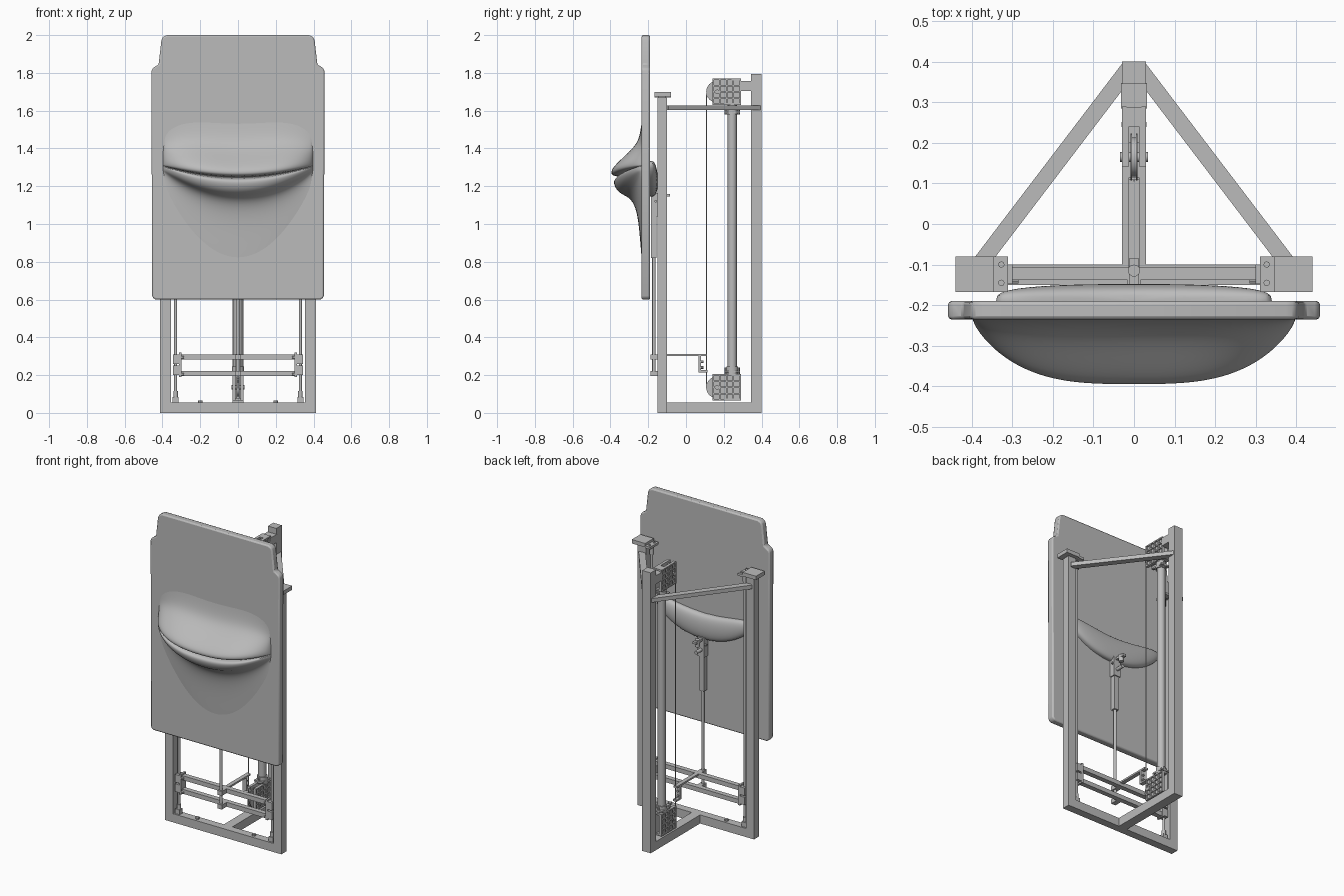
import bpy, bmesh, math
from mathutils import Vector, Matrix

cube = bpy.data.objects.get("Cube")
if cube:
    bpy.data.objects.remove(cube, do_unlink=True)

grey = bpy.data.materials.new("plain grey")
grey.use_nodes = True
tone = (0.5, 0.5, 0.5, 1)
grey.diffuse_color = tone
grey.node_tree.nodes["Principled BSDF"].inputs["Base Color"].default_value = tone


def finish(name, bm, smooth=False):
    bmesh.ops.recalc_face_normals(bm, faces=bm.faces)
    mesh = bpy.data.meshes.new(name)
    bm.to_mesh(mesh)
    bm.free()
    mesh.materials.append(grey)
    ob = bpy.data.objects.new(name, mesh)
    bpy.context.collection.objects.link(ob)
    if smooth:
        bpy.ops.object.select_all(action='DESELECT')
        ob.select_set(True)
        bpy.context.view_layer.objects.active = ob
        bpy.ops.object.shade_smooth_by_angle(angle=math.radians(40))
    return ob


def add_box(bm, x, y, z):
    size = [b - a for a, b in (x, y, z)]
    mid = [(a + b) / 2 for a, b in (x, y, z)]
    bmesh.ops.create_cube(bm, size=1, matrix=Matrix.Translation(mid) @ Matrix.Diagonal((*size, 1)))


def box(name, x, y, z):
    bm = bmesh.new()
    add_box(bm, x, y, z)
    return finish(name, bm)


def rod(name, a, b, r, sides=16):
    a, b = Vector(a), Vector(b)
    bm = bmesh.new()
    turn = (b - a).to_track_quat('Z', 'Y').to_matrix().to_4x4()
    bmesh.ops.create_cone(bm, cap_ends=True, segments=sides, radius1=r, radius2=r,
                          depth=(b - a).length, matrix=Matrix.Translation((a + b) / 2) @ turn)
    return finish(name, bm, True)


# Front board: mirrored outline, extruded, with softened edges
half = [(0.435, 0.6), (0.448, 0.606), (0.455, 0.62), (0.458, 1.81), (0.452, 1.825),
        (0.42, 1.845), (0.406, 1.97), (0.398, 1.99), (0.375, 2.0)]
outline = half + [(-x, z) for x, z in reversed(half)]
bm = bmesh.new()
face = bm.faces.new([bm.verts.new((x, -0.235, z)) for x, z in outline])
res = bmesh.ops.extrude_face_region(bm, geom=[face])
bmesh.ops.translate(bm, vec=(0, 0.045, 0), verts=[v for v in res["geom"] if isinstance(v, bmesh.types.BMVert)])
board = finish("front_board", bm, True)
bev = board.modifiers.new("soft_edge", 'BEVEL')
bev.width, bev.segments = 0.008, 2

# Smiling lips: depth share and height from the mouth line, lofted across the board
lip = [(-0.03, 0.34), (0.03, 0.25), (0.12, 0.18), (0.35, 0.135), (0.66, 0.09), (0.95, 0.045),
       (1.0, 0.02), (0.93, 0.002), (0.55, 0.0), (0.55, -0.008), (0.88, -0.01), (0.92, -0.035),
       (0.78, -0.085), (0.4, -0.108), (0.2, -0.16), (0.1, -0.25), (0.03, -0.4), (-0.03, -0.5)]
bm = bmesh.new()
rows = []
COLS = 28
for i in range(COLS + 1):
    s = math.sin((i / COLS - 0.5) * math.pi)
    x = 0.4 * s
    depth = 0.165 * (1 - abs(s) ** 3.2) ** 0.8
    line = 1.25 + 0.06 * min(1, abs(s)) ** 2
    upper = 1 - 0.35 * s ** 4
    lower = 1 - 0.75 * s ** 2
    rows.append([bm.verts.new((x, -0.233 - depth * d + (0.004 if abs(s) > 0.99 else 0),
                               line + h * (upper if h > 0 else lower))) for d, h in lip])
for a, b in zip(rows, rows[1:]):
    for k in range(len(lip) - 1):
        bm.faces.new((a[k], a[k + 1], b[k + 1], b[k]))
lips = finish("smiling_lips", bm)
lips.data.polygons.foreach_set("use_smooth", [True] * len(lips.data.polygons))
sub = lips.modifiers.new("smooth_lips", 'SUBSURF')
sub.levels = sub.render_levels = 2

# Curved hollow of the lips swelling through the back of the board
bm = bmesh.new()
bmesh.ops.create_uvsphere(bm, u_segments=40, v_segments=20, radius=1)
for v in bm.verts:
    p = v.co.copy()
    bulge = math.copysign(abs(p.y) ** 0.6, p.y)
    x = 0.34 * math.copysign(abs(p.x) ** 0.8, p.x)
    v.co = (x, -0.19 + 0.042 * bulge, 1.225 + 0.08 * p.z + 0.75 * x * x)
finish("back_swelling", bm, True)

# Welded frame
for side, sx in (("left", 1), ("right", -1)):
    def span(a, b):
        return tuple(sorted((a * sx, b * sx)))

    box(side + "_front_post", span(0.355, 0.412), (-0.15, -0.1), (0, 1.67))
    box(side + "_post_cap", span(0.345, 0.44), (-0.167, -0.08), (1.675, 1.7))
    box(side + "_cap_neck", span(0.36, 0.40), (-0.145, -0.105), (1.66, 1.68))
    box(side + "_cap_bracket", span(0.31, 0.346), (-0.167, -0.08), (1.67, 1.685))
    for y in (-0.145, -0.1):
        rod(side + "_cap_bolt", (0.327 * sx, y, 1.68), (0.327 * sx, y, 1.69), 0.008, 8)

    # Diagonal brace to the rear post
    a, b = Vector((0.385 * sx, -0.105, 1.615)), Vector((0.012 * sx, 0.385, 1.615))
    across = (b - a).cross(Vector((0, 0, 1))).normalized() * 0.02
    bm = bmesh.new()
    loop = [bm.verts.new(p) for p in (a + across, b + across, b - across, a - across)]
    res = bmesh.ops.extrude_face_region(bm, geom=[bm.faces.new(loop)])
    up = [v for v in res["geom"] if isinstance(v, bmesh.types.BMVert)]
    bmesh.ops.translate(bm, vec=(0, 0, 0.025), verts=up)
    bmesh.ops.translate(bm, vec=(0, 0, -0.012), verts=bm.verts)
    finish(side + "_brace", bm)

    # Guide rod with its feet and sliding carriage
    rod(side + "_guide_rod", (0.33 * sx, -0.125, 0.055), (0.33 * sx, -0.125, 1.67), 0.008)
    box(side + "_rod_foot", span(0.315, 0.347), (-0.14, -0.11), (0.055, 0.085))
    rod(side + "_rod_collar", (0.33 * sx, -0.125, 0.08), (0.33 * sx, -0.125, 0.115), 0.012)
    rod(side + "_top_collar", (0.33 * sx, -0.125, 1.62), (0.33 * sx, -0.125, 1.67), 0.013)
    box(side + "_carriage_plate", span(0.3, 0.312), (-0.148, -0.1), (0.19, 0.32))
    for z in (0.2, 0.26):
        box(side + "_carriage_bearing", span(0.31, 0.343), (-0.148, -0.102), (z, z + 0.05))
    for z in (0.205, 0.295):
        rod(side + "_carriage_bolt", (0.285 * sx, -0.14, z), (0.3 * sx, -0.14, z), 0.007, 6)
    rod(side + "_floor_bolt", (0.2 * sx, -0.125, 0.05), (0.2 * sx, -0.125, 0.066), 0.012, 8)

box("front_sill", (-0.412, 0.412), (-0.15, -0.1), (0, 0.055))
box("middle_sill", (-0.03, 0.03), (-0.1, 0.4), (0, 0.055))
box("rear_post", (-0.03, 0.03), (0.345, 0.4), (0, 1.795))
box("rear_post_arm", (-0.032, 0.032), (0.285, 0.348), (1.705, 1.758))

# Moving crossbars, lift arm and cable clamp
for z in (0.195, 0.282):
    box("crossbar", (-0.3, 0.3), (-0.138, -0.107), (z, z + 0.028))
    box("push_rod_clamp", (-0.016, 0.016), (-0.187, -0.135), (z, z + 0.028))
box("lift_arm", (-0.013, 0.013), (-0.11, 0.11), (0.3, 0.311))
box("lift_arm_drop", (-0.013, 0.013), (0.065, 0.08), (0.215, 0.302))
box("cable_clamp", (-0.013, 0.013), (0.08, 0.115), (0.215, 0.226))
for z in (0.24, 0.27):
    rod("clamp_bolt", (0, 0.078, z), (0, 0.092, z), 0.007, 6)
rod("hoist_cable", (0, 0.108, 0.13), (0, 0.108, 1.69), 0.003, 8)

# Push rod that works the mouth
rod("push_rod", (0, -0.17, 0.2), (0, -0.17, 0.82), 0.009)
box("actuator_body", (-0.017, 0.017), (-0.186, -0.156), (0.82, 1.1))
box("actuator_head", (-0.024, 0.024), (-0.186, -0.15), (1.04, 1.165))
box("actuator_bracket", (-0.012, 0.012), (-0.18, -0.085), (1.145, 1.16))
rod("actuator_pin", (0, -0.15, 1.085), (0, -0.1, 1.085), 0.011, 12)
rod("actuator_knob", (0, -0.115, 1.12), (0, -0.115, 1.165), 0.015, 12)
rod("cross_pin", (-0.035, -0.16, 1.12), (0.035, -0.16, 1.12), 0.007, 8)

# Ribbed pulley housings at the top and bottom of the drive tube
for place, z0 in (("upper", 1.63), ("lower", 0.065)):
    z1 = z0 + 0.14
    bm = bmesh.new()
    for sx in (-1, 1):
        cheek = tuple(sorted((0.012 * sx, 0.022 * sx)))
        rib = tuple(sorted((0.018 * sx, 0.03 * sx)))
        add_box(bm, cheek, (0.142, 0.288), (z0, z1))
        for k in range(5):
            z = z0 + k * 0.033
            add_box(bm, rib, (0.14, 0.29), (z, z + 0.008))
            y = 0.14 + k * 0.0355
            add_box(bm, rib, (y, y + 0.008), (z0, z1))
    add_box(bm, (-0.028, 0.028), (0.2, 0.288), (z0, z0 + 0.01))
    add_box(bm, (-0.028, 0.028), (0.24, 0.288), (z1 - 0.01, z1))
    finish(place + "_pulley_housing", bm)
    zc = z0 + 0.07
    for x in (-0.009, 0.005):
        rod(place + "_pulley_flange", (x, 0.165, zc), (x + 0.004, 0.165, zc), 0.058, 32)
    rod(place + "_pulley_core", (-0.008, 0.165, zc), (0.008, 0.165, zc), 0.048, 32)
    rod(place + "_pulley_axle", (-0.034, 0.165, zc), (0.034, 0.165, zc), 0.012, 12)

rod("drive_tube", (0, 0.245, 0.2), (0, 0.245, 1.64), 0.024, 24)
for z in (0.205, 1.58):
    box("tube_flange", (-0.03, 0.03), (0.205, 0.285), (z + 0.008, z + 0.018))
    rod("tube_collar", (0, 0.245, z), (0, 0.245, z + 0.04), 0.031, 24)
    for y in (0.212, 0.278):
        rod("flange_bolt", (0, y, z), (0, y, z + 0.035), 0.007, 6)
